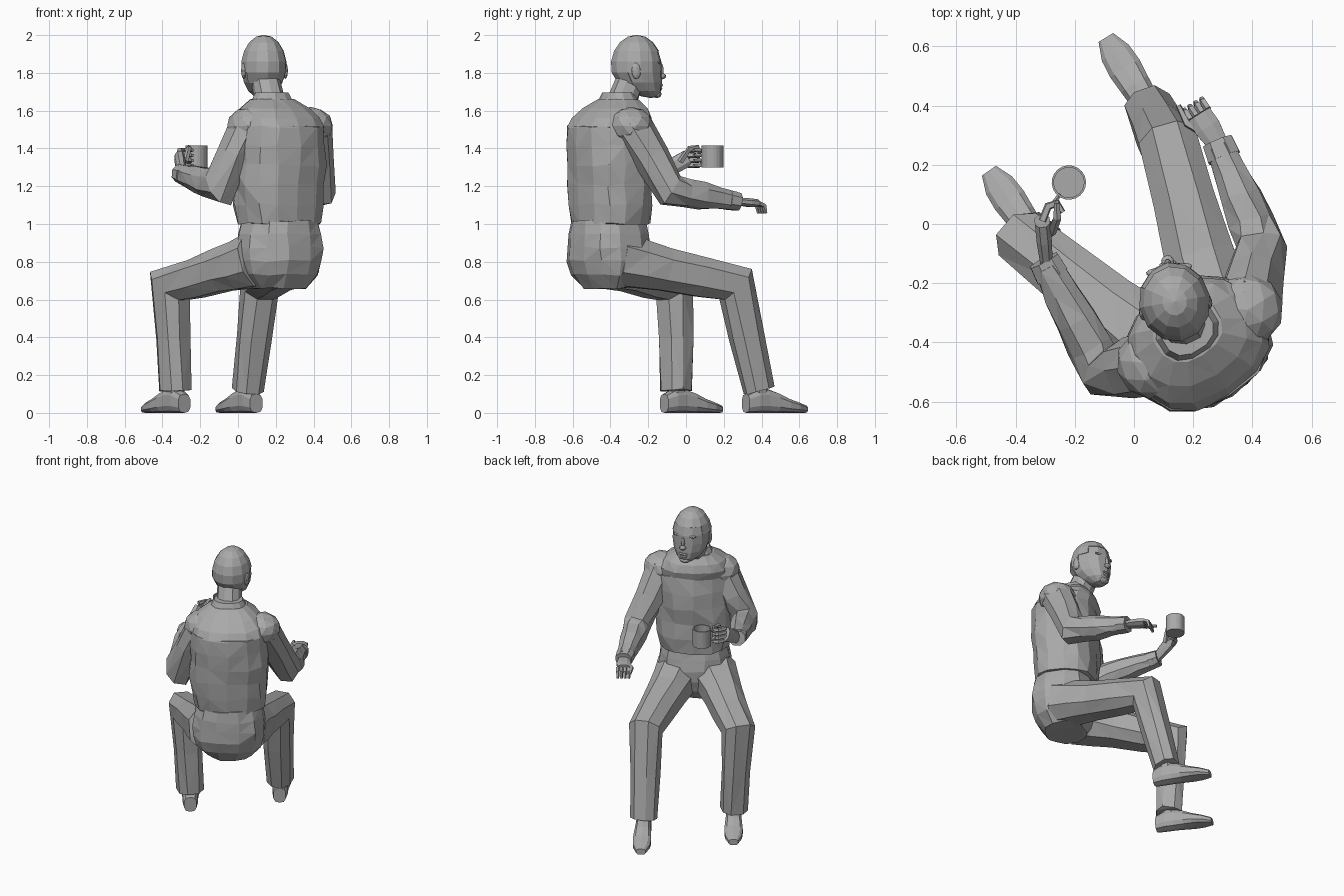
import bpy, bmesh, random
from math import sin, cos, pi, copysign
from mathutils import Vector, Matrix

random.seed(4)
if "Cube" in bpy.data.objects:
    bpy.data.objects.remove(bpy.data.objects["Cube"])

GREY = (0.4, 0.4, 0.4, 1)
material = bpy.data.materials.new("plain_grey")
material.use_nodes = True
material.diffuse_color = GREY
material.node_tree.nodes["Principled BSDF"].inputs["Base Color"].default_value = GREY

# Directions as the sitter sees them; the head is turned a little
UP = Vector((0, 0, 1))
RIGHT = Vector((.85, .53, 0))
FORWARD = UP.cross(RIGHT)
EAR = Vector((.98, .17, 0))
FACE = UP.cross(EAR)


def point(x, y, z):
    return Vector((x, y, z))


def finish(name, bm):
    bmesh.ops.recalc_face_normals(bm, faces=bm.faces)
    mesh = bpy.data.meshes.new(name)
    bm.to_mesh(mesh)
    bm.free()
    mesh.materials.append(material)
    part = bpy.data.objects.new(name, mesh)
    bpy.context.collection.objects.link(part)
    return part


def skin(name, rings, sides, rough=0.0, power=0.85):
    """Faceted skin over rings given as (centre, half axis, other half axis)."""
    bm = bmesh.new()
    loops = []
    for centre, across, along in rings:
        loop = []
        for i in range(sides):
            angle = 2 * pi * (i + .5) / sides
            ca, sa = (copysign(abs(t) ** power, t) for t in (cos(angle), sin(angle)))
            crease = Vector([random.uniform(-rough, rough) for axis in range(3)])
            loop.append(bm.verts.new(centre + across * ca + along * sa + crease))
        loops.append(loop)
    for low, high in zip(loops, loops[1:]):
        for i in range(sides):
            bm.faces.new((low[i - 1], low[i], high[i], high[i - 1]))
    bm.faces.new(loops[0])
    bm.faces.new(loops[-1])
    if rough:
        bmesh.ops.triangulate(bm, faces=bm.faces[:])
    return finish(name, bm)


def tube(name, joints, radii, ref, sides=8, rough=0.0, flat=1.0, steps=1):
    """Bent limb through joints, mitred so that it keeps its thickness."""
    path, sizes = [joints[0]], [radii[0]]
    for a, b, ra, rb in zip(joints, joints[1:], radii, radii[1:]):
        for step in range(1, steps + 1):
            path.append(a.lerp(b, step / steps))
            sizes.append(ra + (rb - ra) * step / steps)
    rings = []
    for i, (centre, size) in enumerate(zip(path, sizes)):
        before = (centre - path[max(i - 1, 0)]).normalized()
        after = (path[min(i + 1, len(path) - 1)] - centre).normalized()
        tangent = (before + after).normalized()
        mitre = min(1 / max(tangent.dot(before), tangent.dot(after)), 1.35)
        across = (ref - tangent * ref.dot(tangent)).normalized()
        rings.append((centre, across * size, tangent.cross(across) * size * flat * mitre))
    return skin(name, rings, sides, rough)


def stack(name, bottom, top, widths, depth, sides=12, rough=0.0):
    """Evenly spaced level rings square to the body."""
    last = len(widths) - 1
    rings = [(bottom.lerp(top, i / last), RIGHT * w, FORWARD * w * depth)
             for i, w in enumerate(widths)]
    return skin(name, rings, sides, rough)


def blob(name, centre, right, forward, up, axes=(RIGHT, FORWARD)):
    """Faceted ellipsoid with the given half sizes."""
    frame = Matrix((axes[0] * right, axes[1] * forward, UP * up)).transposed().to_4x4()
    bm = bmesh.new()
    bmesh.ops.create_icosphere(bm, subdivisions=2, radius=1,
                               matrix=Matrix.Translation(centre) @ frame)
    return finish(name, bm)


# Jacket body, collar, neck and trouser seat
waist = point(.22, -.41, 1)
yoke = point(.22, -.41, 1.52)
throat = point(.18, -.36, 1.66)
stack("jacket_body", waist + FORWARD * .015, yoke, (.225, .24, .245, .25, .25, .24), .83, 14, .008)
stack("jacket_yoke", yoke - UP * .01, throat, (.24, .232, .19, .12), .83, 14, .003)
stack("jacket_collar", throat - UP * .04, throat + UP * .035, (.13, .11, .09), .85)
stack("trouser_seat", waist - UP * .34, waist + UP * .02,
      (.14, .205, .23, .23, .22, .2), .9, 12, .006)
head_centre = point(.137, -.262, 1.832)
tube("neck", [throat - UP * .06, head_centre - UP * .06 - FACE * .03], (.08, .075), EAR, 10)

# Legs and shoes
LEGS = {
    "right": (point(.29, -.36, .81), point(.12, .265, .68), point(.055, .385, .12),
              point(-.095, .63, 0)),
    "left": (point(.1, -.44, .81), point(-.36, -.06, .67), point(-.33, -.05, .12),
             point(-.49, .18, 0)),
}
SHOE_WIDTHS = (.04, .05, .05, .055, .06, .055, .03)
SHOE_HEIGHTS = (.1, .13, .13, .11, .08, .06, .04)
for side, (hip, knee, ankle, toe) in LEGS.items():
    outward = (knee - hip).cross(UP)
    tube(side + "_trouser_leg", [hip, hip.lerp(knee, .4), knee, ankle], (.15, .122, .1, .084),
         outward, rough=.005, steps=2)
    ground = point(ankle.x, ankle.y, 0)
    stride = (toe - ground).normalized()
    heel = ground - stride * .08
    width_axis = stride.cross(UP)
    last = len(SHOE_WIDTHS) - 1
    skin(side + "_shoe",
         [(heel.lerp(toe, i / last) + UP * h / 2, width_axis * w, UP * h / 2)
          for i, (w, h) in enumerate(zip(SHOE_WIDTHS, SHOE_HEIGHTS))], 10, power=.7)
    tube(side + "_ankle", [ground + UP * .08, ankle + UP * .05], (.045, .05), width_axis)

# Sleeves with cuffs
ARMS = {
    "right": (point(.385, -.29, 1.52), point(.43, -.08, 1.18), point(.29, .26, 1.12)),
    "left": (point(.06, -.47, 1.52), point(-.1, -.5, 1.2), point(-.295, -.14, 1.265)),
}
for side, (shoulder, elbow, wrist) in ARMS.items():
    blob(side + "_shoulder", shoulder, .12, .12, .1)
    tube(side + "_sleeve", [shoulder, elbow, elbow.lerp(wrist, .5), wrist],
         (.108, .085, .073, .05), RIGHT, rough=.006, steps=2)
    reach = (wrist - elbow).normalized()
    tube(side + "_cuff", [wrist - reach * .04, wrist + reach * .02], (.06, .055), RIGHT, flat=.9)

# Right hand, hanging open with bent fingers
wrist = ARMS["right"][-1]
knuckles = point(.22, .37, 1.11)
tube("right_palm", [wrist, wrist.lerp(knuckles, .6), knuckles], (.035, .048, .045), RIGHT, flat=.5)
reach = (knuckles - wrist).normalized()
for i, label in enumerate(("little", "ring", "middle", "index")):
    root = knuckles - RIGHT * (i - 1.5) * .023
    bend = root + reach * .03 - UP * .01
    tube("right_%s_finger" % label, [root, bend, bend + reach * .01 - UP * .04],
         (.013, .012, .009), RIGHT, 5)
tube("right_thumb", [wrist + reach * .03, wrist + point(-.11, .08, -.01),
                     wrist + point(-.14, .14, -.02)], (.016, .014, .009), UP, 5)

# Left hand, curled around the mug handle
wrist = ARMS["left"][-1]
knuckles = point(-.31, .01, 1.35)
tube("left_palm", [wrist, wrist.lerp(knuckles, .6), knuckles], (.036, .046, .046), UP, flat=.6)
for i, label in enumerate(("little", "ring", "middle", "index")):
    root = knuckles + UP * (i - 1.5) * .027
    tube("left_%s_finger" % label,
         [root, root + point(.02, .05, 0), root + point(.05, .06, 0), root + point(.07, .03, 0)],
         (.014, .013, .012, .009), UP, 5)
tube("left_thumb", [knuckles + point(.03, -.04, -.02), knuckles + point(.05, .01, .05),
                    knuckles + point(.05, .06, .06)], (.016, .014, .009), RIGHT, 5)

# Hollow mug and its bent handle
mug = point(-.22, .14, 1.3)
skin("mug", [(mug + UP * z, RIGHT * r, FORWARD * r) for z, r in
             ((0, .058), (.115, .058), (.115, .051), (.02, .051))], 20, power=1)
outward = point(-.6, -.8, 0)
bow = [mug + UP * (.058 + .035 * cos(a)) + outward * (.05 + .045 * sin(a))
       for a in (pi * i / 6 for i in range(7))]
tube("mug_handle", bow, [.008] * len(bow), outward.cross(UP), 6)


def skull(name, grow, keep):
    """Sphere shaped into a head: the lower half slides forward into a jaw."""
    bm = bmesh.new()
    bmesh.ops.create_uvsphere(bm, u_segments=12, v_segments=9, radius=1)
    gone = [f for f in bm.faces if not keep(f.calc_center_median())]
    bmesh.ops.delete(bm, geom=gone, context="FACES")
    for v in bm.verts:
        x, y, z = v.co
        jaw = min(z, 0) ** 2 * .08
        v.co = head_centre + (EAR * x * .122 + FACE * (y * .138 + jaw) + UP * z * .168) * grow
    return finish(name, bm)


# Head with a cap of hair
skull("head", .985, lambda c: True)
hair = skull("hair", 1.01, lambda c: c.z > c.y * .8)
shell = hair.modifiers.new("hair_thickness", "SOLIDIFY")
shell.thickness = .012


def feature(name, sideways, ahead, height, *size):
    centre = head_centre + EAR * sideways + FACE * ahead + UP * height
    blob(name, centre, *size, axes=(EAR, FACE))


# Face
feature("nose_bridge", 0, .132, -.02, .012, .015, .04)
feature("nose_tip", 0, .138, -.05, .022, .022, .016)
feature("upper_lip", 0, .13, -.097, .03, .012, .009)
feature("lower_lip", 0, .127, -.115, .026, .012, .009)
feature("chin", 0, .11, -.145, .035, .025, .02)
for side, sign in (("right", 1), ("left", -1)):
    feature(side + "_ear", sign * .112, -.02, -.02, .014, .026, .045)
    feature(side + "_brow", sign * .045, .11, .025, .035, .014, .01)
